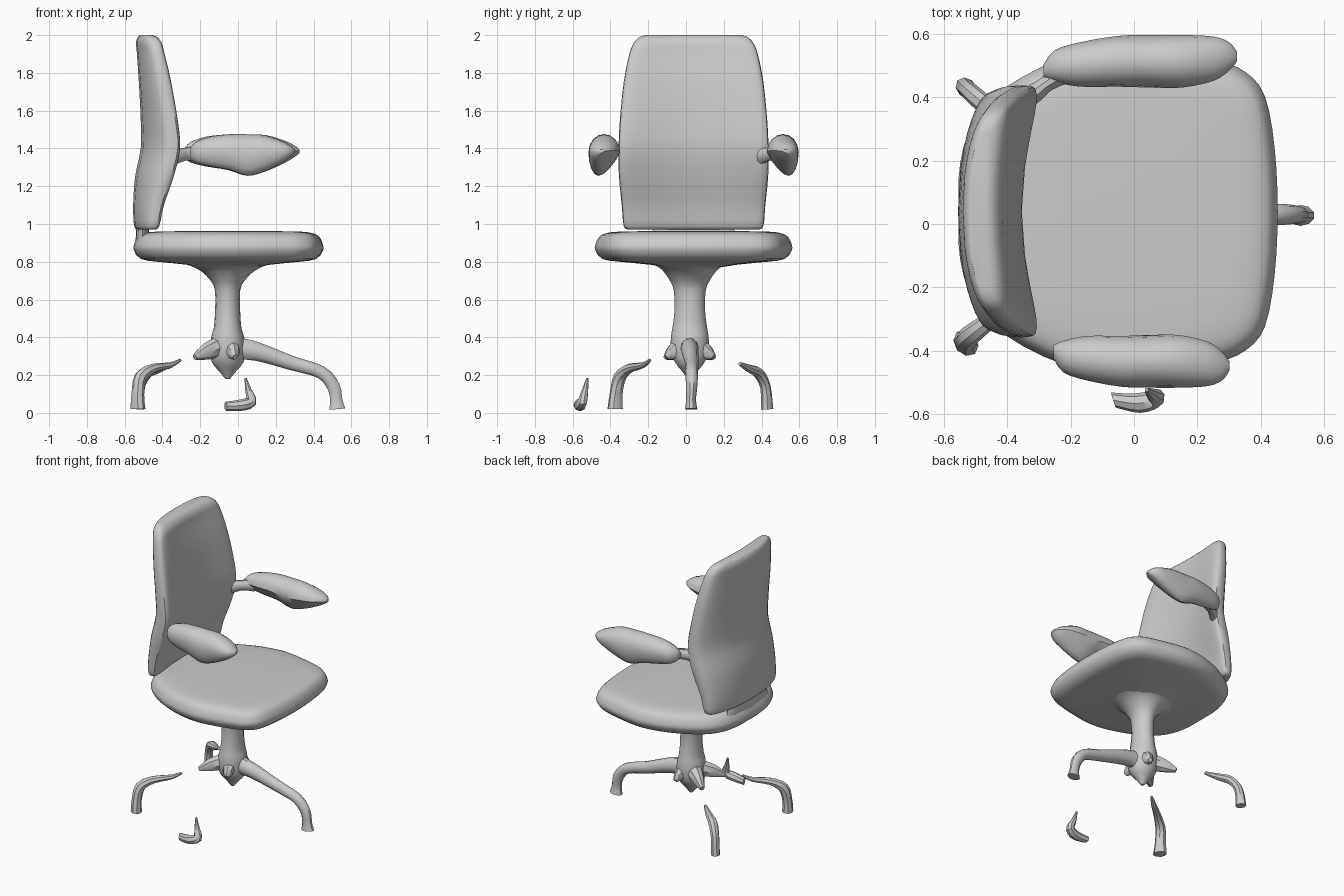
import bpy, bmesh, math
from mathutils import Vector

if "Cube" in bpy.data.objects:
    bpy.data.objects.remove(bpy.data.objects["Cube"])

CY = 0.04  # the chair's own centre line in y


def smooth(rows, k=3, closed=False):
    """Catmull-Rom interpolation through rows of numbers."""
    n, out = len(rows), []
    for i in range(n if closed else n - 1):
        idx = [i - 1, i, i + 1, i + 2]
        p = [rows[j % n] if closed else rows[min(max(j, 0), n - 1)] for j in idx]
        for s in range(k):
            t = s / k
            out.append([0.5 * (2 * b + (c - a) * t + (2 * a - 5 * b + 4 * c - d) * t * t
                               + (3 * b - a - 3 * c + d) * t ** 3) for a, b, c, d in zip(*p)])
    if not closed:
        out.append(list(rows[-1]))
    return out


def loft(name, rings):
    """Skin a list of equal-length vertex rings and cap both ends."""
    bm = bmesh.new()
    vs = [[bm.verts.new(p) for p in r] for r in rings]
    n = len(vs[0])
    for a, b in zip(vs, vs[1:]):
        for i in range(n):
            j = (i + 1) % n
            bm.faces.new((a[i], a[j], b[j], b[i]))
    bm.faces.new(vs[0])
    bm.faces.new(vs[-1])
    bmesh.ops.recalc_face_normals(bm, faces=bm.faces)
    me = bpy.data.meshes.new(name)
    bm.to_mesh(me)
    bm.free()
    ob = bpy.data.objects.new(name, me)
    bpy.context.collection.objects.link(ob)
    bpy.ops.object.select_all(action='DESELECT')
    ob.select_set(True)
    bpy.context.view_layer.objects.active = ob
    bpy.ops.object.shade_smooth_by_angle(angle=math.radians(40))
    return ob


def angles(n):
    return [2 * math.pi * i / n for i in range(n)]


def spow(v, e):
    return math.copysign(abs(v) ** e, v)


def tube(name, path, n=10):
    """Sweep an ellipse along rows of x, y, z, half width, half height."""
    rows = smooth(path)
    pts = [Vector(r[:3]) for r in rows]
    d = pts[-1] - pts[0]
    side = Vector((-d.y, d.x, 0)).normalized()
    rings = []
    for i, r in enumerate(rows):
        tan = (pts[min(i + 1, len(pts) - 1)] - pts[max(i - 1, 0)]).normalized()
        nor = side.cross(tan).normalized()
        rings.append([pts[i] + side * r[3] * math.cos(a) + nor * r[4] * math.sin(a)
                      for a in angles(n)])
    return loft(name, rings)


# Seat cushion: half outline mirrored, then stacked with a rounded edge
half = [(.45, 0), (.44, .2), (.41, .36), (.35, .435), (.25, .475), (0, .52),
        (-.22, .48), (-.4, .39), (-.5, .29), (-.545, .15), (-.55, 0)]
outline = smooth(half + [(x, -w) for x, w in half[-2:0:-1]], 3, closed=True)
layers = [(.76, .15), (.785, .45), (.80, .75), (.815, .93), (.86, 1), (.89, 1),
          (.93, .965), (.95, .90), (.96, .75), (.963, .3)]
loft("seat", [[(-.05 + (x + .05) * s, CY + w * s, z) for x, w in outline]
              for z, s in smooth(layers, 2)])

# Backrest: z, half width, front x, back x, forward wrap of the sides
rows = [(.97, .345, -.46, -.53, .04), (.99, .37, -.44, -.55, .05), (1.1, .38, -.42, -.555, .06),
        (1.25, .395, -.38, -.545, .08), (1.4, .397, -.355, -.515, .09), (1.55, .39, -.36, -.515, .08),
        (1.75, .37, -.38, -.525, .06), (1.9, .34, -.41, -.535, .05), (1.96, .315, -.42, -.54, .04),
        (1.99, .285, -.44, -.53, .03), (2.0, .25, -.46, -.52, .02)]
rings = []
for z, hw, f, b, wrap in smooth(rows):
    ring = []
    for a in angles(36):
        u, v = spow(math.cos(a), .6), spow(math.sin(a), .6)
        ring.append(((f + b) / 2 + (f - b) / 2 * v + wrap * u * u, CY + hw * u, min(z, 2)))
    rings.append(ring)
loft("backrest", rings)

# Joint between seat and backrest
loft("back_joint", [[(-.505 + rx * math.cos(a), CY + ry * math.sin(a), z) for a in angles(16)]
                    for z, rx, ry in [(.87, .04, .24), (.95, .035, .22), (1.03, .03, .2)]])

# Armrests: x, top z, bottom z, half width, outward shift; teardrop section
arm = [(-.285, 1.40, 1.35, .02, -.03), (-.25, 1.435, 1.325, .05, -.015), (-.17, 1.462, 1.305, .07, -.01),
       (-.05, 1.475, 1.285, .08, 0), (.05, 1.475, 1.255, .083, 0), (.15, 1.47, 1.28, .083, 0),
       (.25, 1.44, 1.325, .07, .008), (.30, 1.415, 1.355, .045, .015), (.325, 1.395, 1.375, .015, .015)]
for name, sgn, sx, dx in (("left_armrest", 1, 1, 0), ("right_armrest", -1, .91, .005)):
    rings = []
    for x, zt, zb, hw, sh in smooth(arm):
        ring = []
        for a in angles(16):
            c, s = math.cos(a), math.sin(a)
            lean = .03 * max(0, -s) * hw / .083
            y = CY + sgn * (.473 + sh + lean + hw * c * (1 + .3 * min(s, 0)))
            z = zt - (zt - zb) * .45 + s * (zt - zb) * (.45 if s > 0 else .55)
            ring.append((dx + x * sx, y, z))
        rings.append(ring)
    loft(name, rings)
tube("armrest_neck", [(-.21, .48, 1.375, .035, .045), (-.27, .445, 1.37, .025, .035),
                      (-.31, .415, 1.365, .03, .04), (-.36, .385, 1.36, .035, .055)])

# Column flaring into the seat, with the hub and pointed underside
col = [(.18, .012, .012), (.22, .045, .04), (.27, .085, .08), (.33, .09, .1), (.40, .088, .1),
       (.45, .073, .092), (.55, .066, .08), (.65, .067, .085), (.70, .09, .105),
       (.75, .14, .14), (.78, .2, .18), (.80, .28, .25)]
loft("column", [[(-.055 + rx * math.cos(a), .02 + ry * math.sin(a), z) for a in angles(16)]
                for z, rx, ry in smooth(col, 2)])

# Broken leg stubs around the hub
for deg, r in ((72, .13), (144, .215), (216, .215), (288, .13)):
    c, s = math.cos(math.radians(deg)), math.sin(math.radians(deg))
    tube("hub_stub", [(-.055 + c * d, .02 + s * d, z, w, h) for d, z, w, h in
                      ((.02, .36, .06, .06), (r * .65, .325, .04, .045), (r, .295, .015, .015))], 8)

# Complete leg
tube("leg", [(-.03, .02, .345, .05, .065), (.1, .02, .325, .045, .052), (.28, .03, .265, .036, .04),
             (.44, .03, .215, .034, .036), (.505, .03, .14, .03, .036), (.52, .027, .07, .026, .034),
             (.525, .027, .02, .033, .045)])

# Loose leg ends left by the gaps in the base
tube("back_right_leg_end", [(-.305, -.19, .28, .008, .008), (-.36, -.23, .252, .018, .016),
                            (-.45, -.30, .235, .026, .025), (-.515, -.35, .19, .033, .034),
                            (-.53, -.37, .1, .036, .032), (-.53, -.375, .02, .045, .036)], 8)
tube("back_left_leg_end", [(-.35, .285, .26, .01, .01), (-.42, .34, .232, .024, .022),
                           (-.48, .385, .21, .03, .028), (-.52, .42, .14, .028, .028),
                           (-.53, .43, .02, .03, .035)], 8)
tube("front_leg_end", [(.04, -.522, .185, .006, .006), (.055, -.535, .12, .018, .018),
                       (.07, -.55, .06, .028, .03), (.01, -.565, .04, .032, .03),
                       (-.065, -.555, .035, .025, .024)], 8)
